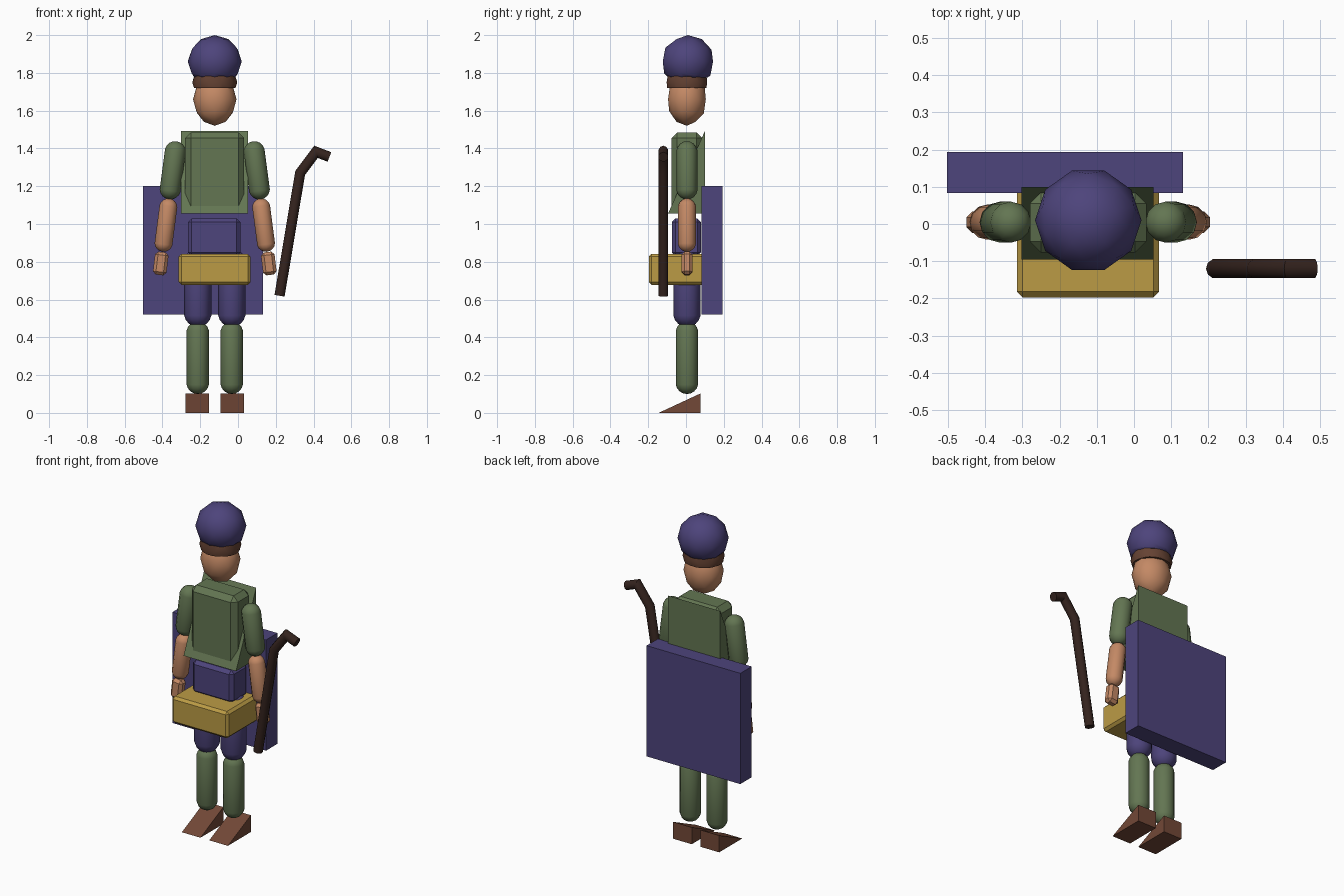
import bpy, bmesh, math
from mathutils import Vector, Matrix

if "Cube" in bpy.data.objects:
    bpy.data.objects.remove(bpy.data.objects["Cube"])

CX, CY = -0.123, 0.005   # middle of the figure


def material(name, rgb):
    m = bpy.data.materials.new(name)
    m.diffuse_color = (*rgb, 1)
    m.use_nodes = True
    m.node_tree.nodes["Principled BSDF"].inputs["Base Color"].default_value = m.diffuse_color
    return m


PURPLE = material("purple_cloth", (0.075, 0.058, 0.2))
GREEN = material("green_cloth", (0.125, 0.18, 0.085))
SKIN = material("skin", (0.55, 0.25, 0.13))
TAN = material("yellow_leather", (0.5, 0.33, 0.06))
BROWN = material("brown_leather", (0.17, 0.065, 0.038))
HAIR = material("hair", (0.13, 0.055, 0.033))
WOOD = material("dark_wood", (0.035, 0.017, 0.013))


def finish(name, bm, mat, smooth=None):
    bmesh.ops.recalc_face_normals(bm, faces=bm.faces)
    me = bpy.data.meshes.new(name)
    bm.to_mesh(me)
    bm.free()
    me.materials.append(mat)
    ob = bpy.data.objects.new(name, me)
    bpy.context.collection.objects.link(ob)
    if smooth:
        bpy.ops.object.select_all(action='DESELECT')
        ob.select_set(True)
        bpy.context.view_layer.objects.active = ob
        bpy.ops.object.shade_smooth_by_angle(angle=math.radians(smooth))
    return ob


def box(name, x, y, z, mat, bevel=0, tilt=0):
    bm = bmesh.new()
    bmesh.ops.create_cube(bm, size=1)
    size = [b - a for a, b in (x, y, z)]
    bmesh.ops.scale(bm, vec=size, verts=bm.verts)
    if bevel:
        bmesh.ops.bevel(bm, geom=bm.edges[:], offset=bevel, segments=1, affect='EDGES')
    bmesh.ops.rotate(bm, matrix=Matrix.Rotation(tilt, 3, 'Y'), verts=bm.verts)
    bmesh.ops.translate(bm, vec=[(a + b) / 2 for a, b in (x, y, z)], verts=bm.verts)
    return finish(name, bm, mat)


def wedge(name, x, y, z, mat):
    # triangular profile: low edge in front, upright face at the back
    bm = bmesh.new()
    sides = [[bm.verts.new((px, py, pz)) for py, pz in
              ((y[0], z[0]), (y[1], z[0]), (y[1], z[1]))] for px in x]
    a, b = sides
    bm.faces.new(a)
    bm.faces.new(b)
    for i in range(3):
        j = (i + 1) % 3
        bm.faces.new((a[i], a[j], b[j], b[i]))
    return finish(name, bm, mat)


def capsule(name, p, q, r, mat):
    # p, q: end tips; rounded limb between them
    p, q = Vector(p), Vector(q)
    half = (q - p).length / 2 - r
    bm = bmesh.new()
    bmesh.ops.create_uvsphere(bm, u_segments=12, v_segments=9, radius=r)
    for v in bm.verts:
        v.co.z += half if v.co.z > 0 else -half
    rot = (q - p).to_track_quat('Z', 'Y').to_matrix()
    bmesh.ops.rotate(bm, matrix=rot, verts=bm.verts)
    bmesh.ops.translate(bm, vec=(p + q) / 2, verts=bm.verts)
    return finish(name, bm, mat, 40)


def ball(name, centre, radii, mat, low=None, high=None):
    # faceted ball, optionally cut flat at the given heights
    bm = bmesh.new()
    bmesh.ops.create_icosphere(bm, subdivisions=2, radius=1,
                               matrix=Matrix.Rotation(math.radians(18), 4, 'Z'))
    bmesh.ops.scale(bm, vec=radii, verts=bm.verts)
    bmesh.ops.translate(bm, vec=centre, verts=bm.verts)
    for h, n in ((low, -1), (high, 1)):
        if h is not None:
            cut = bmesh.ops.bisect_plane(bm, geom=bm.verts[:] + bm.edges[:] + bm.faces[:],
                                         plane_co=(0, 0, h), plane_no=(0, 0, n), clear_outer=True)
            edges = [e for e in cut['geom_cut'] if isinstance(e, bmesh.types.BMEdge)]
            bmesh.ops.contextual_create(bm, geom=edges)
    return finish(name, bm, mat, 40)


# head, hair and hat
ball("head", (CX, CY, 1.66), (0.115, 0.105, 0.14), SKIN)
ball("hair", (CX, CY, 1.75), (0.119, 0.113, 0.13), HAIR, low=1.72, high=1.81)
ball("hat", (CX, 0.01, 1.86), (0.143, 0.14, 0.14), PURPLE, low=1.775)

# torso, tunic wedge and hips
box("torso", (-0.28, 0.033), (-0.077, 0.085), (1.06, 1.485), GREEN, 0.03)
wedge("tunic", (-0.302, 0.053), (-0.095, 0.1), (1.055, 1.492), GREEN)
box("hips", (-0.265, 0.012), (-0.075, 0.08), (0.83, 1.03), PURPLE, 0.02)

# pouch in front and cape behind
box("belt_pouch", (-0.315, 0.067), (-0.197, 0.12), (0.678, 0.842), TAN, 0.015)
box("cape", (-0.503, 0.132), (0.083, 0.193), (0.522, 1.2), PURPLE)

# arms and legs
for s, side in ((-1, "right"), (1, "left")):
    capsule(side + "_upper_arm", (CX + s * 0.243, CY, 1.13), (CX + s * 0.202, CY, 1.438), 0.056, GREEN)
    capsule(side + "_forearm", (CX + s * 0.277, CY, 0.853), (CX + s * 0.24, CY, 1.135), 0.048, SKIN)
    hx = CX + s * 0.286
    box(side + "_hand", (hx - 0.036, hx + 0.036), (CY - 0.029, CY + 0.029), (0.73, 0.852),
        SKIN, 0.016, -s * 0.12)
    lx = CX + s * 0.09
    capsule(side + "_thigh", (lx, CY, 0.455), (lx, CY, 0.87), 0.073, PURPLE)
    capsule(side + "_shin", (lx, CY, 0.1), (lx, CY, 0.485), 0.06, GREEN)
    fx = CX + s * 0.093
    wedge(side + "_shoe", (fx - 0.063, fx + 0.063), (-0.145, 0.077), (0, 0.103), BROWN)

# walking stick: round bar along a bent path
path = [(0.22, 0.62), (0.329, 1.27), (0.413, 1.382), (0.484, 1.355)]
pts = [Vector((x, -0.12, z)) for x, z in path]
bm = bmesh.new()
rings = []
for i, c in enumerate(pts):
    d0 = (c - pts[i - 1]).normalized() if i else (pts[1] - c).normalized()
    d1 = (pts[i + 1] - c).normalized() if i < 3 else d0
    t = (d0 + d1).normalized()
    out = Vector((t.z, 0, -t.x)) / t.dot(d0)
    rings.append([bm.verts.new(c + 0.027 * (out * math.cos(a) + Vector((0, 1, 0)) * math.sin(a)))
                  for a in (k * math.tau / 10 for k in range(10))])
for a, b in zip(rings, rings[1:]):
    for k in range(10):
        n = (k + 1) % 10
        bm.faces.new((a[k], a[n], b[n], b[k]))
bm.faces.new(rings[0])
bm.faces.new(rings[-1])
finish("walking_stick", bm, WOOD, 38)
